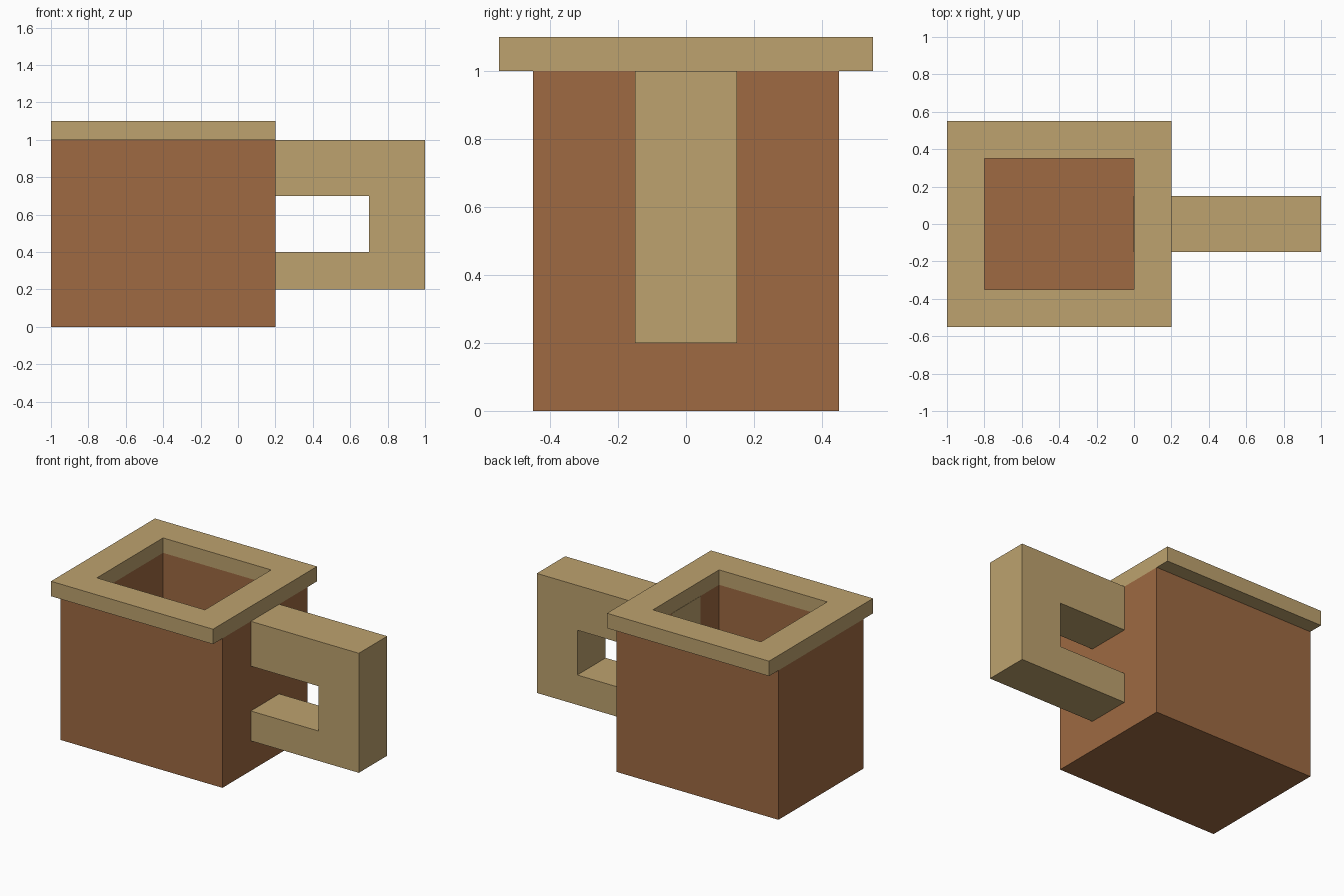
import bpy, bmesh

cube = bpy.data.objects.get("Cube")
if cube:
    bpy.data.objects.remove(cube, do_unlink=True)


def material(name, color):
    m = bpy.data.materials.new(name)
    m.use_nodes = True
    m.diffuse_color = color
    m.node_tree.nodes["Principled BSDF"].inputs["Base Color"].default_value = color
    return m


brown = material("clay brown", (0.342, 0.144, 0.054, 1))
tan = material("tan", (0.509, 0.361, 0.156, 1))


def finish(bm, name, mat):
    bmesh.ops.recalc_face_normals(bm, faces=bm.faces)
    mesh = bpy.data.meshes.new(name)
    bm.to_mesh(mesh)
    bm.free()
    mesh.materials.append(mat)
    obj = bpy.data.objects.new(name, mesh)
    bpy.context.collection.objects.link(obj)
    return obj


def rect_shell(name, mat, levels, closed):
    """Join rectangles (x0, x1, half_y, z); close into a ring or cap the ends."""
    bm = bmesh.new()
    rings = [[bm.verts.new(p) for p in ((x0, -y, z), (x1, -y, z), (x1, y, z), (x0, y, z))]
             for x0, x1, y, z in levels]
    pairs = list(zip(rings, rings[1:]))
    if closed:
        pairs.append((rings[-1], rings[0]))
    else:
        bm.faces.new(rings[0])
        bm.faces.new(rings[-1])
    for a, b in pairs:
        for i in range(4):
            j = (i + 1) % 4
            bm.faces.new((a[i], a[j], b[j], b[i]))
    return finish(bm, name, mat)


# Hollow square cup
rect_shell("cup_body", brown, [(-1, 0.2, 0.45, 0), (-1, 0.2, 0.45, 1),
                               (-0.8, 0, 0.35, 1), (-0.8, 0, 0.35, 0.1)], False)

# Flat overhanging rim
rect_shell("cup_rim", tan, [(-1, 0.2, 0.55, 1), (-1, 0.2, 0.55, 1.1),
                            (-0.8, 0, 0.35, 1.1), (-0.8, 0, 0.35, 1)], True)

# C-shaped handle whose arms pass through the wall and show inside the cup
inner = -0.002
profile = [(inner, 0.2), (1, 0.2), (1, 1), (inner, 1),
           (inner, 0.7), (0.7, 0.7), (0.7, 0.4), (inner, 0.4)]
bm = bmesh.new()
side = bm.faces.new([bm.verts.new((x, -0.15, z)) for x, z in profile])
out = bmesh.ops.extrude_face_region(bm, geom=[side], use_keep_orig=True)
bmesh.ops.translate(bm, vec=(0, 0.3, 0),
                    verts=[v for v in out["geom"] if isinstance(v, bmesh.types.BMVert)])
finish(bm, "handle", tan)
